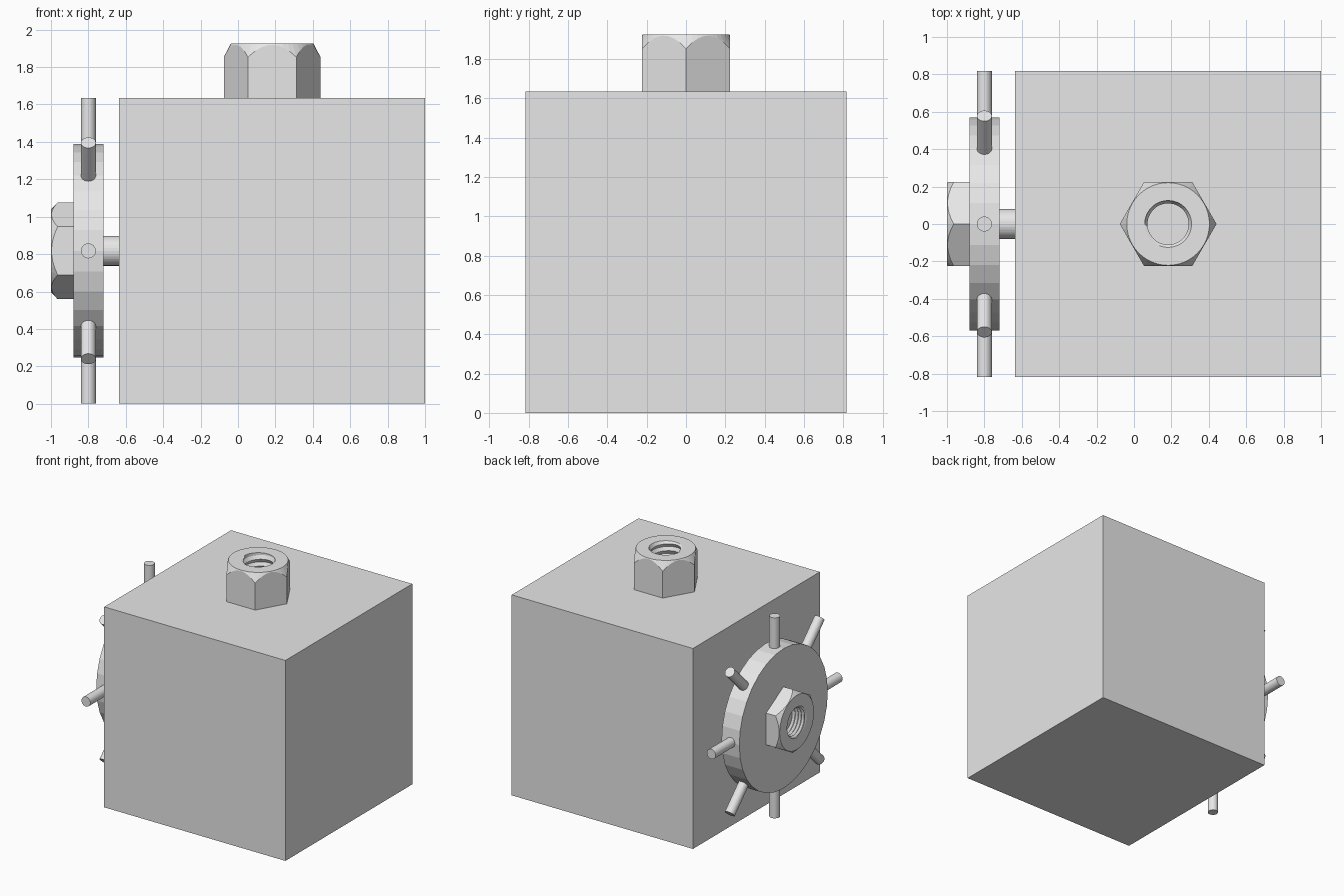
import bpy, bmesh, math
from mathutils import Matrix, Vector

if "Cube" in bpy.data.objects:
    bpy.data.objects.remove(bpy.data.objects["Cube"])

grey = bpy.data.materials.new("plain grey")
grey.diffuse_color = (0.8, 0.8, 0.8, 1)
grey.use_nodes = True
grey.node_tree.nodes["Principled BSDF"].inputs["Base Color"].default_value = grey.diffuse_color

MID_Z = 0.8175    # height of the wheel axle
WHEEL_X = -0.80


def finish(name, bm):
    mesh = bpy.data.meshes.new(name)
    bm.to_mesh(mesh)
    bm.free()
    mesh.materials.append(grey)
    ob = bpy.data.objects.new(name, mesh)
    bpy.context.collection.objects.link(ob)
    return ob


def rod(name, a, b, radius, sides=32):
    a, b = Vector(a), Vector(b)
    d = b - a
    m = Matrix.Translation((a + b) / 2) @ d.to_track_quat('Z', 'Y').to_matrix().to_4x4()
    bm = bmesh.new()
    bmesh.ops.create_cone(bm, cap_ends=True, segments=sides, radius1=radius,
                          radius2=radius, depth=d.length, matrix=m)
    return finish(name, bm)


def nut(name, matrix, stretch):
    """Hexagon nut whose top face lies at local z = 0; stretch scales its axis."""
    n, flat, rim, hole, minor = 48, 0.224, 0.221, 0.125, 0.110
    height, pitch = 0.19, 0.028
    bm = bmesh.new()

    def point(r, j, z):
        t = 2 * math.pi * j / n
        return bm.verts.new((r * math.cos(t), r * math.sin(t), z))

    def hex_r(j):
        t = (2 * math.pi * j / n) % (math.pi / 3) - math.pi / 6
        return flat / math.cos(t)

    # outer walls, cone-cut corners and top ring
    rings = [[point(hex_r(j), j, -height) for j in range(n)],
             [point(hex_r(j), j, -(hex_r(j) - rim) * 0.95) for j in range(n)],
             [point(rim, j, 0) for j in range(n)],
             [point(hole, j, 0) for j in range(n)]]
    for lo, hi in zip(rings, rings[1:]):
        for j in range(n):
            k = (j + 1) % n
            bm.faces.new((lo[j], lo[k], hi[k], hi[j]))

    # helical thread in the bore
    steps = 2 * int(height / pitch) + 2
    cols = []
    for j in range(n + 1):
        col = []
        for k in range(steps):
            depth = pitch * (k / 2 - 1 + j / n)
            r = minor if k % 2 and depth > 0 else hole
            col.append(point(r, j, -min(max(depth, 0), height)))
        cols.append(col)
    for p, q in zip(cols, cols[1:]):
        for k in range(steps - 1):
            bm.faces.new((p[k], q[k], q[k + 1], p[k + 1]))
    bmesh.ops.dissolve_degenerate(bm, dist=1e-5, edges=bm.edges[:])
    bm.transform(matrix @ Matrix.Diagonal((1, 1, stretch, 1)))
    return finish(name, bm)


# main block
bm = bmesh.new()
bmesh.ops.create_cube(bm, size=1, matrix=Matrix.Translation((0.1825, 0, MID_Z))
                      @ Matrix.Diagonal((1.635, 1.635, 1.635, 1)))
finish("block", bm)

# wheel and axle
rod("axle", (-0.76, 0, MID_Z), (-0.55, 0, MID_Z), 0.08)
rod("wheel_disc", (-0.88, 0, MID_Z), (-0.72, 0, MID_Z), 0.57)

# eight spokes around the wheel
for i in range(8):
    t = i * math.pi / 4
    d = Vector((0, math.cos(t), math.sin(t)))
    c = Vector((WHEEL_X, 0, MID_Z))
    rod(f"spoke_{i + 1}", c + d * 0.45, c + d * MID_Z, 0.04)

# nuts on the top and on the wheel
nut("top_nut", Matrix.Translation((0.1825, 0, 1.925)), 2.0)
nut("wheel_nut", Matrix.Translation((-1.0, 0, MID_Z))
    @ Matrix.Rotation(-math.pi / 2, 4, 'Y'), 1.0)
